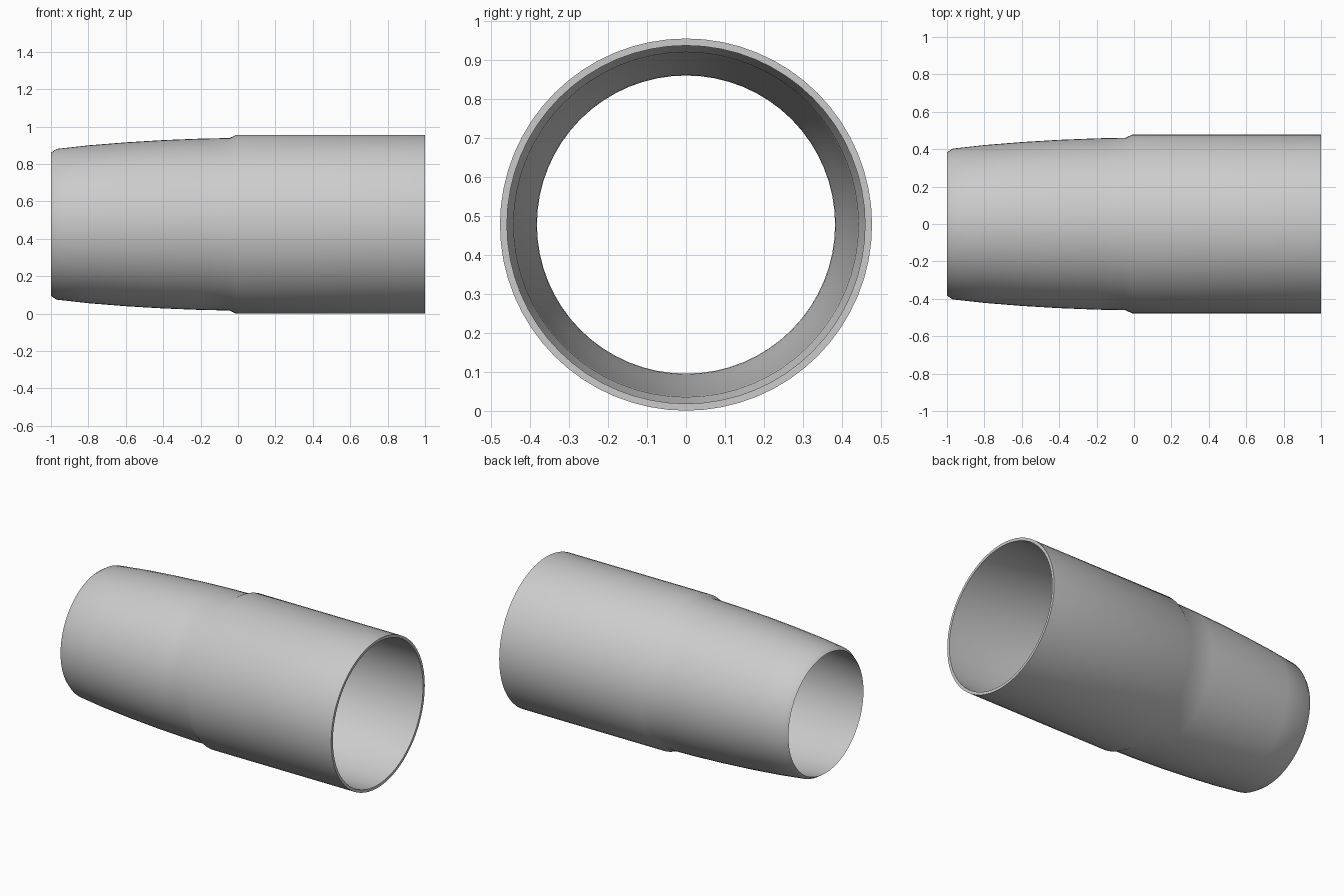
import bpy, bmesh, math
from mathutils import Vector, Matrix

cube = bpy.data.objects.get("Cube")
if cube:
    bpy.data.objects.remove(cube)

RADIUS = 0.478
SIDES = 64

# Plain grey material
grey = bpy.data.materials.new("light grey")
grey.use_nodes = True
colour = (0.6, 0.6, 0.6, 1)
grey.diffuse_color = colour
grey.node_tree.nodes["Principled BSDF"].inputs["Base Color"].default_value = colour

# Wall section as (x, radius): outside from the tapered tip, then back inside
outside = [(-1, 0.383), (-0.97, 0.403), (-0.8, 0.422), (-0.6, 0.438),
           (-0.4, 0.45), (-0.2, 0.458), (-0.045, 0.461), (-0.01, RADIUS), (1, RADIUS)]
inside = [(1, 0.46), (0, 0.46), (-0.035, 0.443), (-0.2, 0.44), (-0.4, 0.432),
          (-0.6, 0.42), (-0.8, 0.404), (-0.97, 0.385)]
profile = outside + inside


def lathe(name, section, sides, material):
    """Spin a closed section around the x axis."""
    bm = bmesh.new()
    verts = [bm.verts.new((x, 0, r)) for x, r in section]
    edges = [bm.edges.new((v, verts[(i + 1) % len(verts)])) for i, v in enumerate(verts)]
    bmesh.ops.spin(bm, geom=verts + edges, cent=(0, 0, 0), axis=(1, 0, 0),
                   angle=math.tau, steps=sides, use_merge=True)
    bmesh.ops.remove_doubles(bm, verts=bm.verts, dist=0.0001)
    bmesh.ops.recalc_face_normals(bm, faces=bm.faces)
    mesh = bpy.data.meshes.new(name)
    bm.to_mesh(mesh)
    bm.free()
    mesh.materials.append(material)
    obj = bpy.data.objects.new(name, mesh)
    bpy.context.collection.objects.link(obj)
    return obj


# Hollow stepped sleeve lying along x, resting on the ground
sleeve = lathe("stepped_sleeve", profile, SIDES, grey)
sleeve.location.z = RADIUS
bpy.context.view_layer.objects.active = sleeve
sleeve.select_set(True)
bpy.ops.object.shade_smooth_by_angle(angle=math.radians(35))
